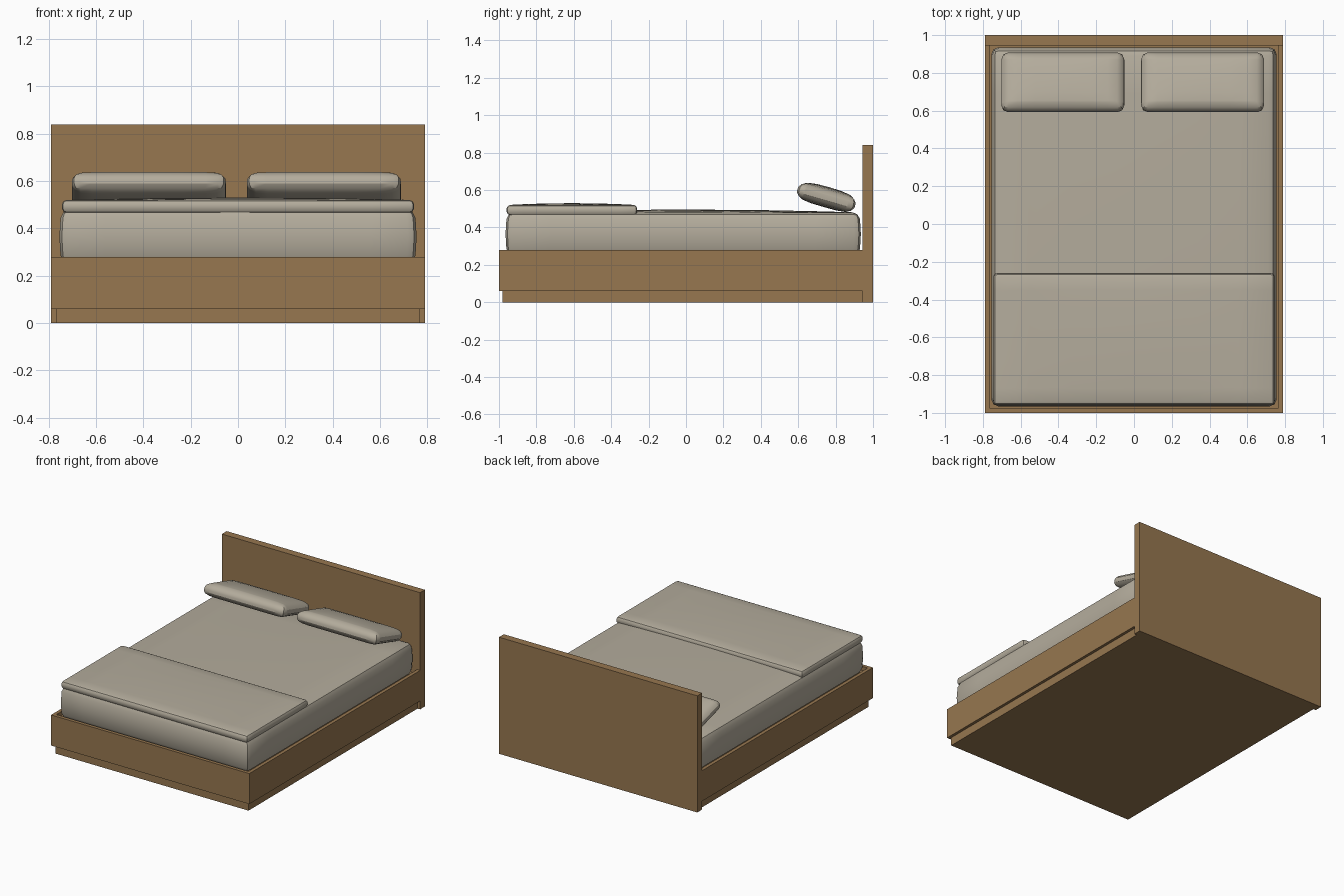
import bpy, bmesh, math
from mathutils import Matrix, Vector

if "Cube" in bpy.data.objects:
    bpy.data.objects.remove(bpy.data.objects["Cube"])


def material(name, rgb):
    m = bpy.data.materials.new(name)
    m.diffuse_color = (*rgb, 1)
    m.use_nodes = True
    m.node_tree.nodes["Principled BSDF"].inputs["Base Color"].default_value = m.diffuse_color
    return m


wood = material("warm wood", (0.308, 0.184, 0.080))
linen = material("grey linen", (0.455, 0.413, 0.333))


def add_object(name, bm, mat):
    mesh = bpy.data.meshes.new(name)
    bm.to_mesh(mesh)
    bm.free()
    mesh.materials.append(mat)
    ob = bpy.data.objects.new(name, mesh)
    bpy.context.collection.objects.link(ob)
    return ob


def box_mesh(lo, hi):
    bm = bmesh.new()
    bmesh.ops.create_cube(bm, size=1)
    for v in bm.verts:
        v.co = [(lo[i] + hi[i]) / 2 + v.co[i] * (hi[i] - lo[i]) for i in range(3)]
    return bm


def box(name, lo, hi):
    return add_object(name, box_mesh(lo, hi), wood)


def cushion(name, size, centre, radius, segs, crown=0, bulge=0, taper=0, tilt=0):
    """Rounded slab with a crowned top, bulging sides and optional thin rim."""
    h = Vector(size) / 2
    bm = box_mesh(-h, h)
    bmesh.ops.bevel(bm, geom=bm.edges[:], offset=radius, segments=segs,
                    profile=0.5, affect='EDGES')
    # cuts that let the faces curve
    for axis, cuts in ((0, (-.75, -.45, 0, .45, .75)), (1, (-.75, -.45, 0, .45, .75)), (2, (0,))):
        for c in cuts:
            co, no = Vector(), Vector()
            co[axis], no[axis] = c * h[axis], 1
            bmesh.ops.bisect_plane(bm, geom=bm.verts[:] + bm.edges[:] + bm.faces[:],
                                   plane_co=co, plane_no=no)
    for v in bm.verts:
        u, w, t = (v.co[i] / h[i] for i in range(3))
        v.co.z *= 1 - taper * (max(abs(u) ** 6, abs(w) ** 4))
        if t > 0:
            v.co.z += crown * t * max(0, 1 - u * u) * max(0, 1 - w * w)
        v.co.x += bulge * (1 - t * t) * u ** 3
        v.co.y += bulge * (1 - t * t) * w ** 3
    bm.transform(Matrix.Translation(centre) @ Matrix.Rotation(math.radians(tilt), 4, 'X'))
    ob = add_object(name, bm, linen)
    bpy.ops.object.select_all(action='DESELECT')
    ob.select_set(True)
    bpy.context.view_layer.objects.active = ob
    bpy.ops.object.shade_smooth_by_angle(angle=math.radians(32))
    return ob


# Wooden frame
box("headboard", (-.79, .945, 0), (.79, 1, .84))
box("plinth", (-.77, -.98, 0), (.77, .945, .06))
box("platform", (-.765, -.975, .06), (.765, .945, .25))
box("foot_rail", (-.79, -1, .06), (.79, -.975, .28))
for side, s in (("left", -1), ("right", 1)):
    xs = sorted((s * .765, s * .79))
    box(side + "_rail", (xs[0], -.975, .06), (xs[1], .945, .28))

# Bedding
cushion("mattress", (1.49, 1.88, .23), (0, -.015, .365), .035, 2, crown=.016, bulge=.01)
cushion("folded_blanket", (1.48, .69, .055), (0, -.61, .4925), .016, 2, crown=.01, bulge=.004)
for side, x in (("left", -.377), ("right", .363)):
    cushion(side + "_pillow", (.635, .305, .105), (x, .75, .56), .03, 2,
            crown=.005, bulge=.008, taper=.35, tilt=-16)
